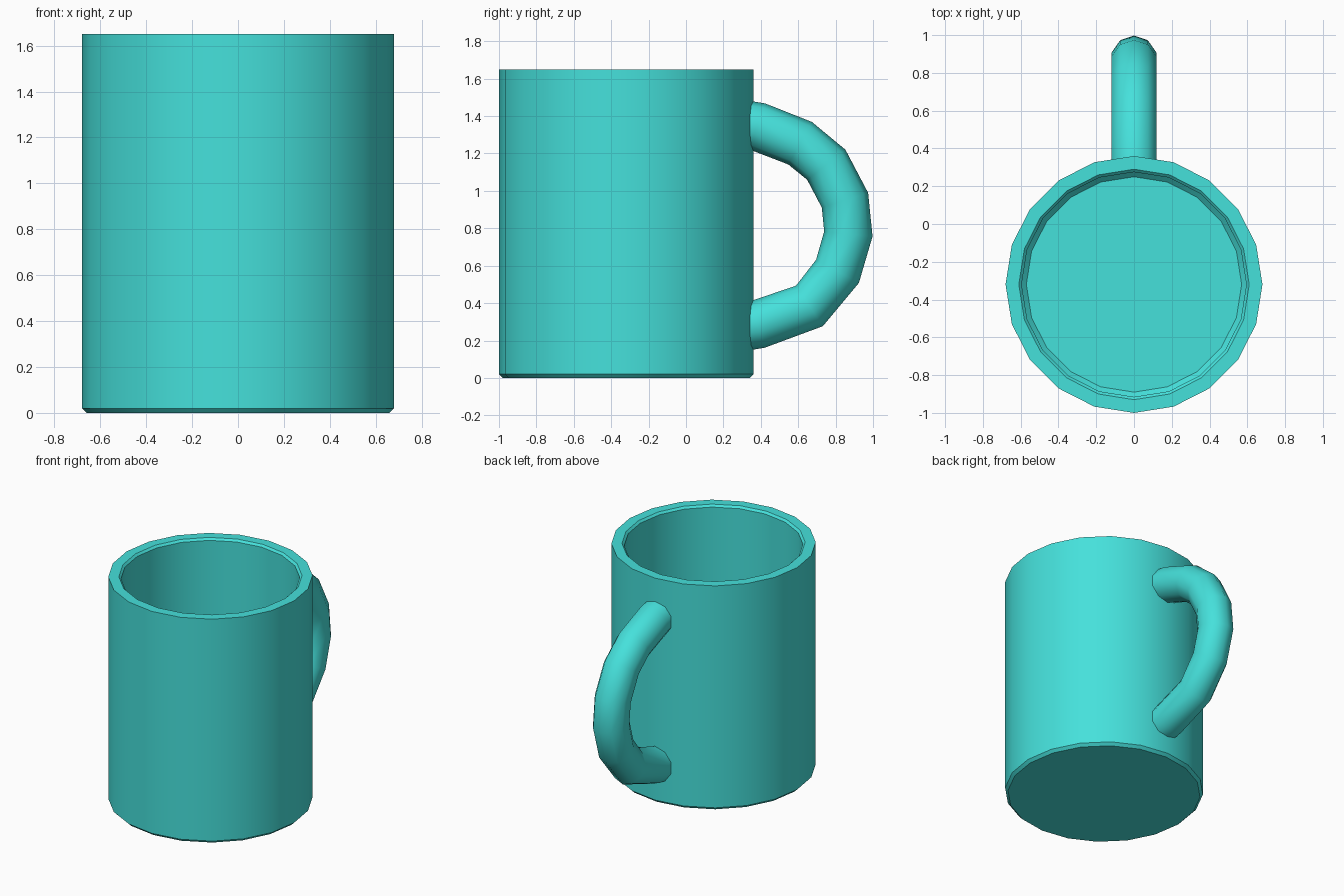
import bpy, bmesh
from math import sin, cos, pi, radians
from mathutils import Vector

if "Cube" in bpy.data.objects:
    bpy.data.objects.remove(bpy.data.objects["Cube"])

teal = bpy.data.materials.new("teal_glaze")
teal.diffuse_color = (0.06, 0.75, 0.71, 1)
teal.use_nodes = True
teal.node_tree.nodes["Principled BSDF"].inputs["Base Color"].default_value = teal.diffuse_color


def loft(name, rings, cap_start=True, cap_end=True):
    """Skin a list of equal-sized point rings into one object."""
    bm = bmesh.new()
    loops = [[bm.verts.new(p) for p in ring] for ring in rings]
    n = len(loops[0])
    for a, b in zip(loops, loops[1:]):
        for i in range(n):
            j = (i + 1) % n
            bm.faces.new((a[i], a[j], b[j], b[i]))
    if cap_start:
        bm.faces.new(loops[0][::-1])
    if cap_end:
        bm.faces.new(loops[-1])
    bmesh.ops.recalc_face_normals(bm, faces=bm.faces)
    mesh = bpy.data.meshes.new(name)
    bm.to_mesh(mesh)
    bm.free()
    mesh.materials.append(teal)
    obj = bpy.data.objects.new(name, mesh)
    bpy.context.collection.objects.link(obj)
    bpy.ops.object.select_all(action='DESELECT')
    obj.select_set(True)
    bpy.context.view_layer.objects.active = obj
    bpy.ops.object.shade_smooth_by_angle(angle=radians(40))
    return obj


# Cup body: outer wall, rim, inner wall and floor as one lathed profile (r, z)
SIDES, CENTRE_Y = 20, -0.32
profile = [(0.66, 0), (0.68, 0.02), (0.68, 1.65), (0.61, 1.65),
           (0.595, 1.635), (0.595, 0.11), (0.57, 0.085)]
loft("cup_body", [[(r * cos(2 * pi * i / SIDES),
                    CENTRE_Y + r * sin(2 * pi * i / SIDES), z)
                   for i in range(SIDES)] for r, z in profile])

# Handle: round tube swept along a D-shaped path in the y-z plane
path = [Vector((0, y, z)) for y, z in [
    (0.32, 1.355), (0.38, 1.345), (0.61, 1.255), (0.75, 1.14), (0.85, 0.95),
    (0.868, 0.77), (0.81, 0.57), (0.66, 0.385), (0.38, 0.285), (0.32, 0.275)]]
TUBE_SIDES, RADIUS = 10, 0.13
rings = []
for k, p in enumerate(path):
    t = (path[min(k + 1, len(path) - 1)] - path[max(k - 1, 0)]).normalized()
    if k == 0:
        t = Vector((0, 1, 0))
    elif k == len(path) - 1:
        t = Vector((0, -1, 0))
    side = Vector((1, 0, 0))
    up = t.cross(side)
    rings.append([p + RADIUS * (0.96 * side * cos(2 * pi * (i + 0.5) / TUBE_SIDES)
                                + up * sin(2 * pi * (i + 0.5) / TUBE_SIDES))
                  for i in range(TUBE_SIDES)])
loft("handle", rings)
